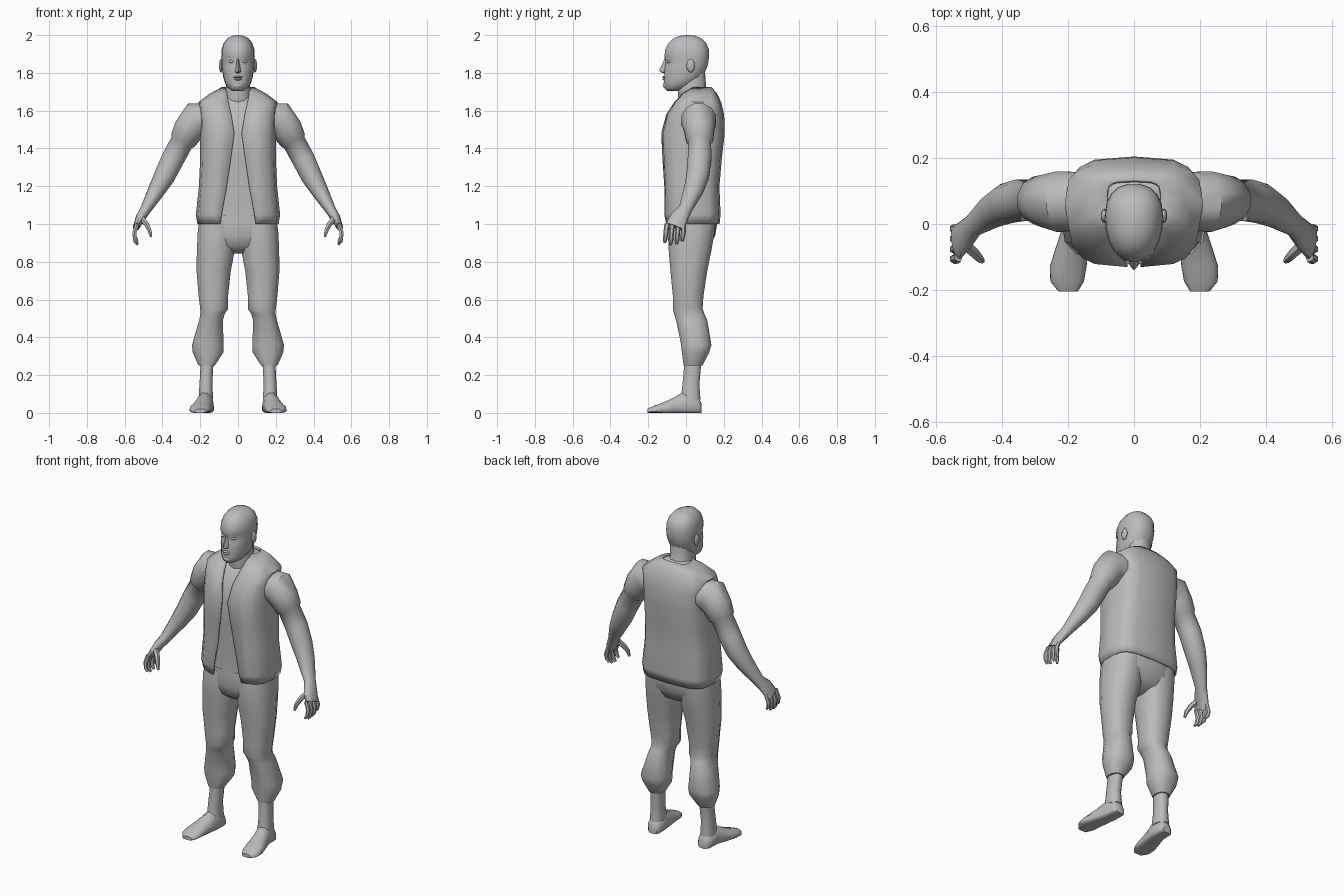
import bpy, bmesh, math
from mathutils import Vector

grey = bpy.data.materials.new("plain_grey")
grey.diffuse_color = (0.5, 0.5, 0.5, 1)


def power(v, p):
    return math.copysign(abs(v) ** p, v)


def section(xc, hw, y0, y1, z, angles, p=0.8, egg=0.0):
    """Horizontal rounded cross-section; egg narrows the front."""
    yc, ry = (y0 + y1) / 2, (y1 - y0) / 2
    pts = []
    for a in angles:
        s = power(math.sin(a), p)
        pts.append(Vector((xc + hw * power(math.cos(a), p) * (1 + egg * s), yc + ry * s, z)))
    return pts


def turn(n):
    return [2 * math.pi * (i + 0.5) / n for i in range(n)]


def loft(name, rings, closed=True, mirror=False, angle=50):
    bm = bmesh.new()
    rows = [[bm.verts.new(p) for p in r] for r in rings]
    n = len(rows[0])
    for a, b in zip(rows, rows[1:]):
        for i in range(n if closed else n - 1):
            j = (i + 1) % n
            bm.faces.new((a[i], a[j], b[j], b[i]))
    if closed:
        bm.faces.new(rows[0][::-1])
        bm.faces.new(rows[-1])
    bmesh.ops.recalc_face_normals(bm, faces=bm.faces)
    me = bpy.data.meshes.new(name)
    bm.to_mesh(me)
    bm.free()
    me.materials.append(grey)
    me.shade_smooth()
    me.set_sharp_from_angle(angle=math.radians(angle))
    ob = bpy.data.objects.new(name, me)
    bpy.context.collection.objects.link(ob)
    if mirror:
        ob.modifiers.new("mirror", 'MIRROR').merge_threshold = 0.0005
    return ob


def limb(name, path, n=12):
    """Tube along a path of (x, y, z, side radius, depth radius), mirrored."""
    cs = [Vector(p[:3]) for p in path]
    rings = []
    for i, p in enumerate(path):
        t = (cs[min(i + 1, len(cs) - 1)] - cs[max(i - 1, 0)]).normalized()
        b = Vector((0, 1, 0))
        b = (b - t * b.dot(t)).normalized()
        a = t.cross(b)
        rings.append([cs[i] + a * p[3] * math.cos(k) + b * p[4] * math.sin(k) for k in turn(n)])
    return loft(name, rings, mirror=True)


def blob(name, centre, radii, mirror=False, n=10):
    """Small ellipsoid built as a loft."""
    c = Vector(centre)
    rings = []
    for k in range(7):
        v = math.radians(-84 + 28 * k)
        rings.append([c + Vector((radii[0] * math.cos(v) * math.cos(a),
                                  radii[1] * math.cos(v) * math.sin(a),
                                  radii[2] * math.sin(v))) for a in turn(n)])
    return loft(name, rings, mirror=mirror)


# Vest: z, front opening, half width, front y, back y
vest_rows = [(1.0, .095, .215, -.105, .178), (1.05, .088, .223, -.115, .183),
             (1.2, .06, .207, -.115, .177), (1.35, .038, .2, -.125, .19),
             (1.48, .02, .2, -.131, .205), (1.58, .036, .203, -.105, .202),
             (1.645, .05, .21, -.062, .186), (1.69, .06, .15, -.02, .165),
             (1.725, .05, .085, .03, .135)]
half = [math.radians(a) for a in (-80, -65, -48, -25, 0, 25, 45, 65, 90)]
rings = []
for z, xo, hw, y0, y1 in vest_rows:
    r = section(0, hw, y0, y1, z, half, 0.6)
    r[0] = Vector((xo, y0, z))
    rings.append(r)
vest = loft("vest", rings, closed=False, mirror=True)
sol = vest.modifiers.new("thickness", 'SOLIDIFY')
sol.thickness, sol.offset = 0.01, -1

# Torso under the vest
round_angles = half + [math.pi - a for a in half[-2::-1]]
loft("torso", [section(0, hw - .018, y0 + .016, y1 - .018, z - .006, round_angles, 0.6)
               for z, xo, hw, y0, y1 in vest_rows[1:]])

# Trousers: hips and legs down to the gathered cuffs
loft("trouser_hips", [section(0, hw, y0, y1, z, turn(18), 0.72) for z, hw, y0, y1 in (
    (1.1, .185, -.09, .155), (1.0, .207, -.097, .165), (.94, .205, -.095, .155),
    (.88, .16, -.078, .125), (.845, .06, -.03, .06))])


def leg(name, rows):
    loft(name, [section((x0 + x1) / 2, (x1 - x0) / 2, y0, y1, z, turn(12), 0.85)
                for z, x0, x1, y0, y1 in rows], mirror=True)


leg("trouser_leg", ((1.02, .01, .208, -.095, .16), (.96, .008, .216, -.1, .155),
                    (.86, .014, .221, -.095, .138), (.75, .036, .222, -.085, .115),
                    (.62, .05, .211, -.072, .095), (.55, .05, .202, -.072, .09),
                    (.525, .068, .2, -.066, .1), (.49, .078, .208, -.055, .115),
                    (.36, .074, .246, -.028, .137), (.32, .075, .242, -.024, .125),
                    (.25, .122, .21, -.014, .088)))
leg("shin", ((.3, .13, .2, -.012, .085), (.24, .13, .2, -.012, .08),
             (.15, .135, .205, -.02, .072), (.07, .13, .21, -.03, .078)))

# Bare feet, lofted from heel to toe: y, centre x, half width, height
foot = []
for y, xc, hw, h in ((.083, .168, .028, .05), (.065, .17, .043, .085), (.0, .172, .043, .125),
                     (-.06, .185, .05, .085), (-.13, .2, .057, .052), (-.175, .203, .052, .036),
                     (-.205, .2, .03, .022)):
    foot.append([Vector((xc + hw * power(math.cos(a), .6 if math.sin(a) < 0 else 1),
                         y, .03 * min(1, h / .06) + (h - .03 * min(1, h / .06)) * math.sin(a)
                         if math.sin(a) > 0 else .03 * min(1, h / .06) * (1 - power(-math.sin(a), .4))))
                 for a in turn(12)])
loft("foot", foot, mirror=True)

# Arms with a short sleeve step, running down into the palm
limb("arm", ((.15, .07, 1.55, .09, .09), (.225, .068, 1.55, .1, .095), (.26, .07, 1.5, .085, .083),
             (.292, .072, 1.442, .073, .074), (.298, .072, 1.432, .063, .063),
             (.345, .072, 1.345, .063, .065), (.388, .062, 1.255, .058, .062),
             (.43, .04, 1.18, .047, .053), (.487, -.003, 1.08, .03, .036),
             (.515, -.035, 1.035, .026, .048), (.538, -.058, .985, .018, .052)))

# Four curled fingers and a thumb
for i, y in enumerate((-.106, -.076, -.044, -.014)):
    drop = (.0, -.012, -.008, .008)[i]
    limb("finger_%d" % (i + 1), ((.533, y * .95, 1.0, .013, .014), (.549, y, .955, .012, .013),
                                 (.545, y - .004, .92 + drop, .011, .012),
                                 (.532, y - .006, .902 + drop, .007, .008)), 6)
limb("thumb", ((.515, -.06, 1.035, .018, .02), (.485, -.088, 1.0, .015, .017),
               (.468, -.106, .965, .012, .013), (.46, -.112, .932, .007, .008)), 6)

# Neck and head
loft("neck", [section(0, hw, y0, y1, z, turn(14), 0.9) for z, hw, y0, y1 in (
    (1.58, .085, -.03, .15), (1.66, .074, -.04, .135), (1.72, .066, -.045, .107),
    (1.82, .066, -.03, .1))])
head = [section(0, hw, y0, y1, z, turn(20), 0.88, 0.1) for z, hw, y0, y1 in (
    (1.705, .028, -.1, -.04), (1.718, .05, -.114, .0), (1.745, .068, -.119, .05),
    (1.775, .077, -.117, .085), (1.805, .082, -.115, .102), (1.835, .086, -.112, .115),
    (1.86, .087, -.108, .12), (1.885, .088, -.116, .123), (1.925, .086, -.111, .122),
    (1.958, .075, -.094, .108), (1.983, .055, -.068, .082), (1.996, .03, -.035, .052),
    (2.0, .01, -.005, .02))]
# Eye sockets pressed into the face beside the nose
for p in head[6]:
    if p.y < -.06 and abs(p.x) > .02:
        p.y += .01
loft("head", head)

# Nose wedge: z, half width, tip y
loft("nose", [[Vector((-w, -.095, z)), Vector((-w * .6, y + .012, z)), Vector((0, y, z)),
               Vector((w * .6, y + .012, z)), Vector((w, -.095, z))] for z, w, y in (
    (1.798, .016, -.118), (1.806, .021, -.138), (1.818, .018, -.141),
    (1.85, .012, -.124), (1.882, .012, -.112))])
blob("upper_lip", (0, -.113, 1.778), (.026, .012, .006))
blob("lower_lip", (0, -.113, 1.766), (.022, .012, .006))
blob("chin", (0, -.1, 1.733), (.03, .022, .02))
blob("eye", (.034, -.09, 1.86), (.014, .012, .008), True)
blob("ear", (.09, .025, 1.838), (.011, .022, .036), True)
